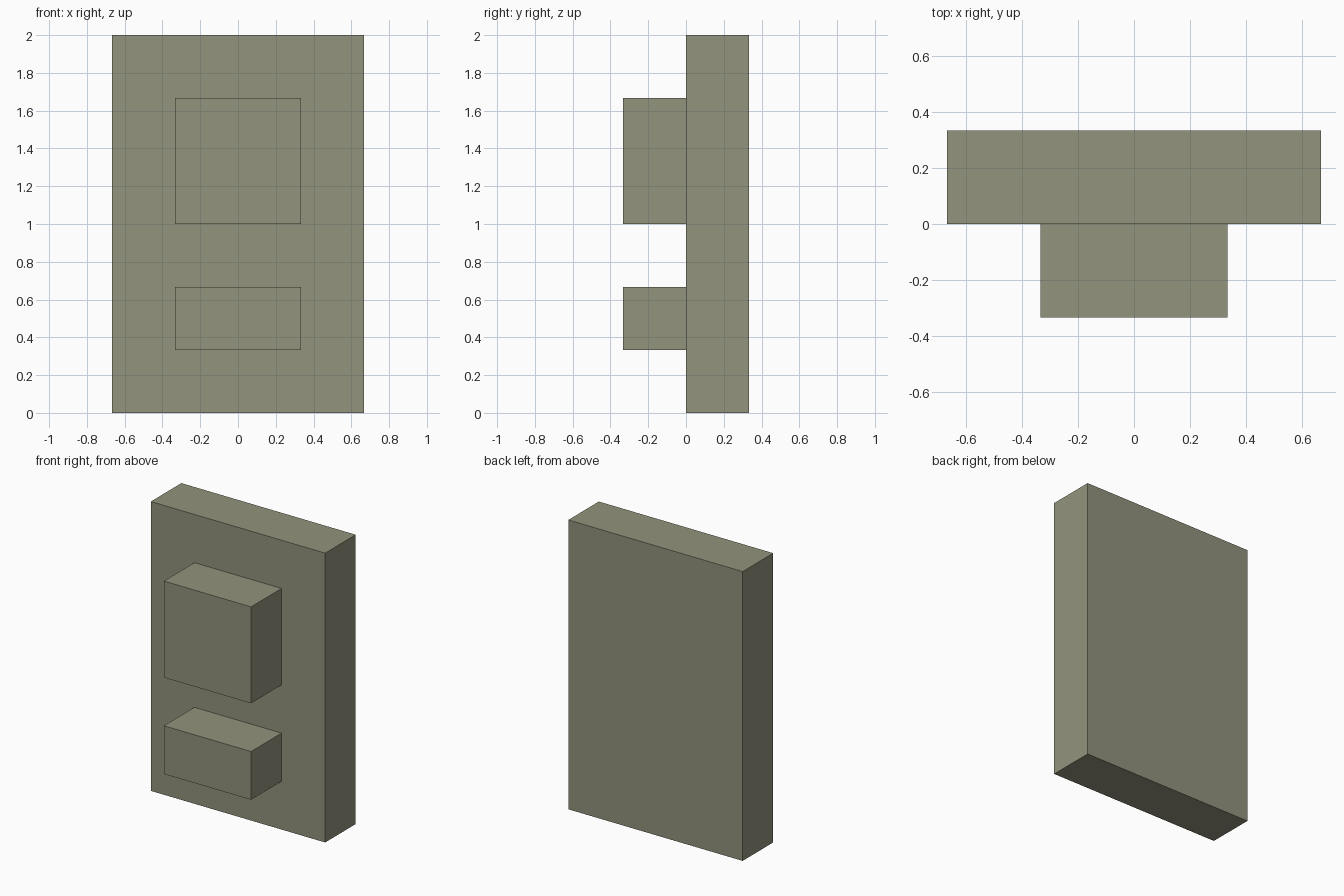
import bpy

if "Cube" in bpy.data.objects:
    bpy.data.objects.remove(bpy.data.objects["Cube"])

# Single drab olive-grey colour
mat = bpy.data.materials.new("olive_grey")
mat.diffuse_color = (0.288, 0.292, 0.205, 1.0)
mat.use_nodes = True
mat.node_tree.nodes["Principled BSDF"].inputs["Base Color"].default_value = mat.diffuse_color

T = 1 / 3  # module: every dimension is a multiple of a third


def box(name, x, y, z):
    """Box spanning the given (min, max) ranges on each axis."""
    ranges = (x, y, z)
    bpy.ops.mesh.primitive_cube_add(size=1, location=[(a + b) / 2 for a, b in ranges])
    obj = bpy.context.object
    obj.name = name
    obj.scale = [b - a for a, b in ranges]
    bpy.ops.object.transform_apply(location=False, rotation=False, scale=True)
    obj.data.materials.append(mat)
    return obj


# Upright slab
box("back_slab", (-2 * T, 2 * T), (0, T), (0, 2))

# Two blocks projecting from the front
box("upper_block", (-T, T), (-T, 0), (1, 5 * T))
box("lower_block", (-T, T), (-T, 0), (T, 2 * T))
